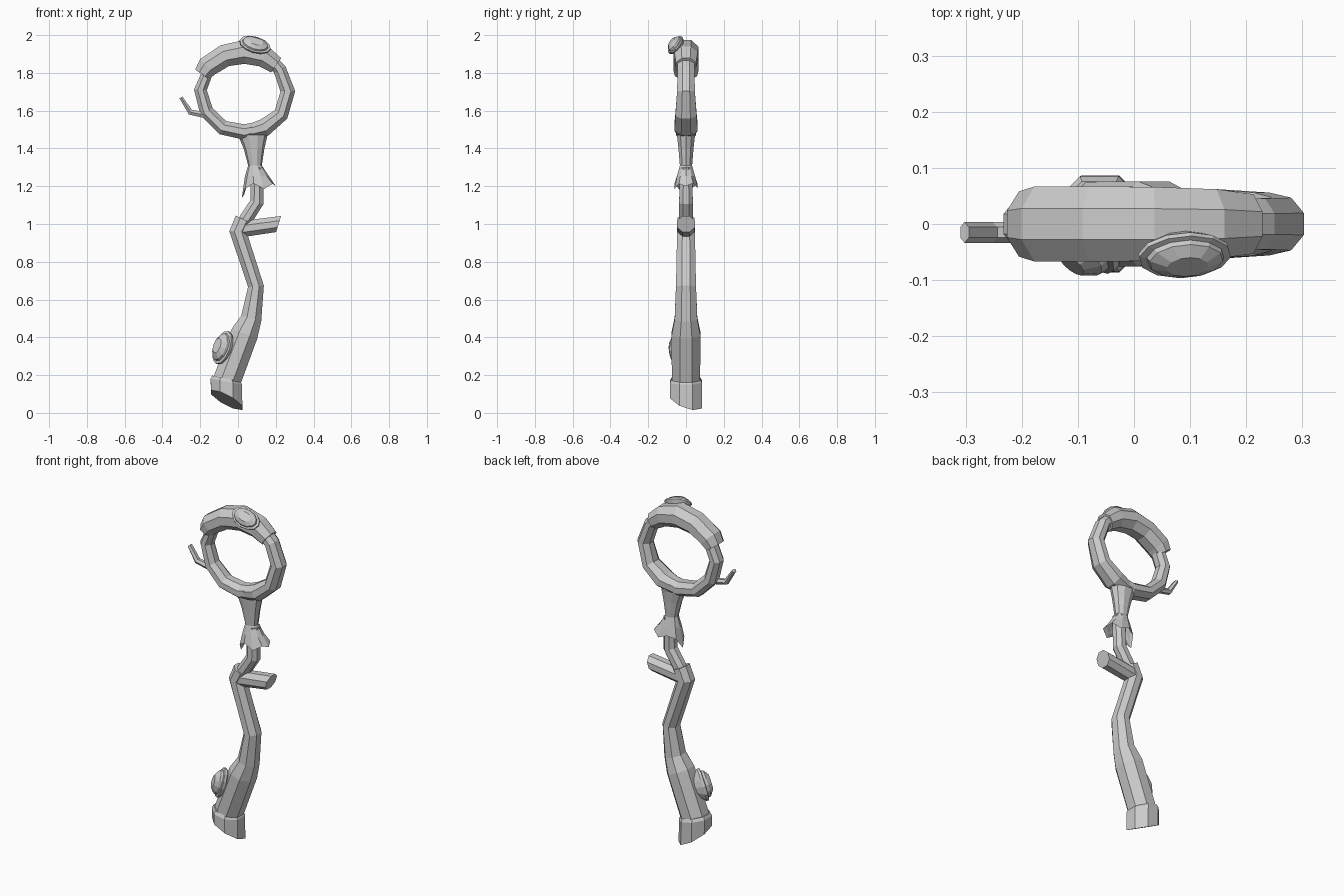
import bpy, math
from math import sin, cos, pi, radians
from mathutils import Vector, Matrix

if "Cube" in bpy.data.objects:
    bpy.data.objects.remove(bpy.data.objects["Cube"])


def make(name, verts, faces):
    me = bpy.data.meshes.new(name)
    me.from_pydata(verts, [], faces)
    me.update()
    ob = bpy.data.objects.new(name, me)
    bpy.context.collection.objects.link(ob)
    return ob


def tube(name, stations, sides=8, y=0.0, tweak=None):
    """Skin a path in the XZ plane; stations are (x, z, radius in plane, radius in y)."""
    pts = [Vector((s[0], 0, s[1])) for s in stations]
    verts, faces, n = [], [], len(pts)
    for i, (x, z, ra, rb) in enumerate(stations):
        d1 = (pts[i] - pts[max(i - 1, 0)]).normalized()
        d2 = (pts[min(i + 1, n - 1)] - pts[i]).normalized()
        t = (d1 + d2).normalized()
        side = Vector((t.z, 0, -t.x))
        for k in range(sides):
            a = 2 * pi * (k + 0.5) / sides
            s = 1 / cos(pi / sides)
            v = pts[i] + side * ra * s * cos(a) + Vector((0, y + rb * s * sin(a), 0))
            verts.append(tweak(i, k, v) if tweak else v)
    for i in range(n - 1):
        for k in range(sides):
            a, b = i * sides + k, i * sides + (k + 1) % sides
            faces.append((a, b, b + sides, a + sides))
    faces.append(tuple(reversed(range(sides))))
    faces.append(tuple(range((n - 1) * sides, n * sides)))
    return make(name, verts, faces)


def ring_arc(name, stations):
    """Arc of the ring; stations are (angle, outer radius, inner radius, y radius)."""
    path = []
    for deg, ro, ri, ry in stations:
        a, m = radians(deg), (ro + ri) / 2
        path.append((0.035 + m * cos(a), 1.71 + m * sin(a), (ro - ri) / 2, ry))
    return tube(name, path)


def bud(name, centre, long_axis, normal, size):
    """Flattened, ridged bud with a thin rim and a domed face."""
    L = Vector(long_axis).normalized()
    N = Vector(normal)
    N = (N - L * N.dot(L)).normalized()
    W = N.cross(L)
    rot = Matrix((L, W, N)).transposed()
    sides = 12
    prof = [(0.6, -0.8), (1.0, -0.1), (1.0, 0.15), (0.84, 0.2), (0.8, 0.45), (0.45, 0.85)]
    verts, faces = [], []
    for r, h in prof:
        for k in range(sides):
            a = 2 * pi * k / sides
            p = Vector((r * cos(a) * size[0], r * sin(a) * size[1], h * size[2]))
            verts.append(Vector(centre) + rot @ p)
    for i in range(len(prof) - 1):
        for k in range(sides):
            a, b = i * sides + k, i * sides + (k + 1) % sides
            faces.append((a, b, b + sides, a + sides))
    faces.append(tuple(reversed(range(sides))))
    # dome closed along a long ridge
    base = (len(prof) - 1) * sides
    faces.append(tuple(range(base, base + sides)))
    return make(name, verts, faces)


# Crooked lower shaft
tube("lower_shaft", [(-0.07, 0.14, 0.074, 0.075), (0.035, 0.42, 0.072, 0.076),
                     (0.07, 0.50, 0.055, 0.06), (0.095, 0.67, 0.042, 0.053),
                     (0.0, 0.96, 0.046, 0.047), (0.03, 1.025, 0.046, 0.045)])


# Foot cap with a slanted, broken lower end
def cut_foot(i, k, v):
    if i == 0:
        v.z = 0.068 - 0.5 * (v.x + 0.06) - 0.32 * v.y
    else:
        v.z -= 0.2 * (v.x + 0.06)
    return v


tube("foot_cap", [(-0.06, 0.06, 0.083, 0.086), (-0.062, 0.165, 0.083, 0.085),
                  (-0.062, 0.182, 0.074, 0.076)], tweak=cut_foot)

# Thin neck rising into the flared collar
tube("upper_neck", [(0.01, 0.97, 0.038, 0.036), (0.045, 1.03, 0.036, 0.036),
                    (0.10, 1.115, 0.036, 0.036), (0.102, 1.30, 0.034, 0.034)])

# Broken side branch with an oblique end
tube("side_branch", [(0.02, 0.973, 0.043, 0.043), (0.215, 1.0, 0.043, 0.047)],
     tweak=lambda i, k, v: v + Vector((0.45 * (v.z - 1.0), 0, 0)) if i else v)

# Flared collar, hollow at its ragged lower rim
SIDES = 10
profile = [(0.078, 1.47, 0.078, 0.05), (0.085, 1.40, 0.055, 0.042), (0.09, 1.31, 0.036, 0.034),
           (0.10, 1.255, 0.063, 0.05), (0.11, 1.195, 0.09, 0.064), (0.108, 1.215, 0.075, 0.052),
           (0.10, 1.28, 0.035, 0.03)]
rag = [0.005, 0.022, -0.005, 0.018, 0.0, -0.058, -0.01, 0.02, -0.01, 0.018]
cv, cf = [], []
for i, (x, z, rx, ry) in enumerate(profile):
    for k in range(SIDES):
        a = 2 * pi * k / SIDES
        dz = rag[k] if i in (4, 5) else 0
        cv.append((x + rx * cos(a), ry * sin(a), z + dz))
for i in range(len(profile) - 1):
    for k in range(SIDES):
        a, b = i * SIDES + k, i * SIDES + (k + 1) % SIDES
        cf.append((a, a + SIDES, b + SIDES, b))
make("flared_collar", cv, cf)

# Ring: left, right and thick top boughs that overlap at their ends
ring_arc("ring_left_bough", [(145, 0.25, 0.195, 0.042), (180, 0.268, 0.2, 0.042),
                             (210, 0.27, 0.195, 0.045), (240, 0.27, 0.192, 0.05),
                             (270, 0.265, 0.182, 0.052), (300, 0.25, 0.192, 0.045)])
ring_arc("ring_right_bough", [(-88, 0.262, 0.19, 0.045), (-62, 0.272, 0.178, 0.062),
                              (-34, 0.272, 0.193, 0.056), (-2, 0.268, 0.19, 0.047),
                              (30, 0.25, 0.18, 0.045), (55, 0.245, 0.18, 0.045)])
ring_arc("ring_top_bough", [(160, 0.284, 0.195, 0.058), (148, 0.288, 0.175, 0.067),
                            (120, 0.268, 0.15, 0.067), (90, 0.265, 0.138, 0.066),
                            (60, 0.262, 0.147, 0.062), (38, 0.258, 0.165, 0.053)])

# Bent twig on the left of the ring
tube("twig", [(-0.18, 1.578, 0.016, 0.016), (-0.252, 1.592, 0.015, 0.016),
              (-0.302, 1.67, 0.009, 0.016)], sides=6, y=-0.015)

# Buds on the ring and the shaft
bud("top_bud", (0.09, -0.055, 1.948), (0.95, 0, -0.28), (0.1, -0.7, 0.65), (0.085, 0.055, 0.035))
bud("lower_bud", (-0.08, -0.04, 0.345), (0.35, 0, 0.94), (-0.7, -0.7, 0.2), (0.092, 0.06, 0.055))
